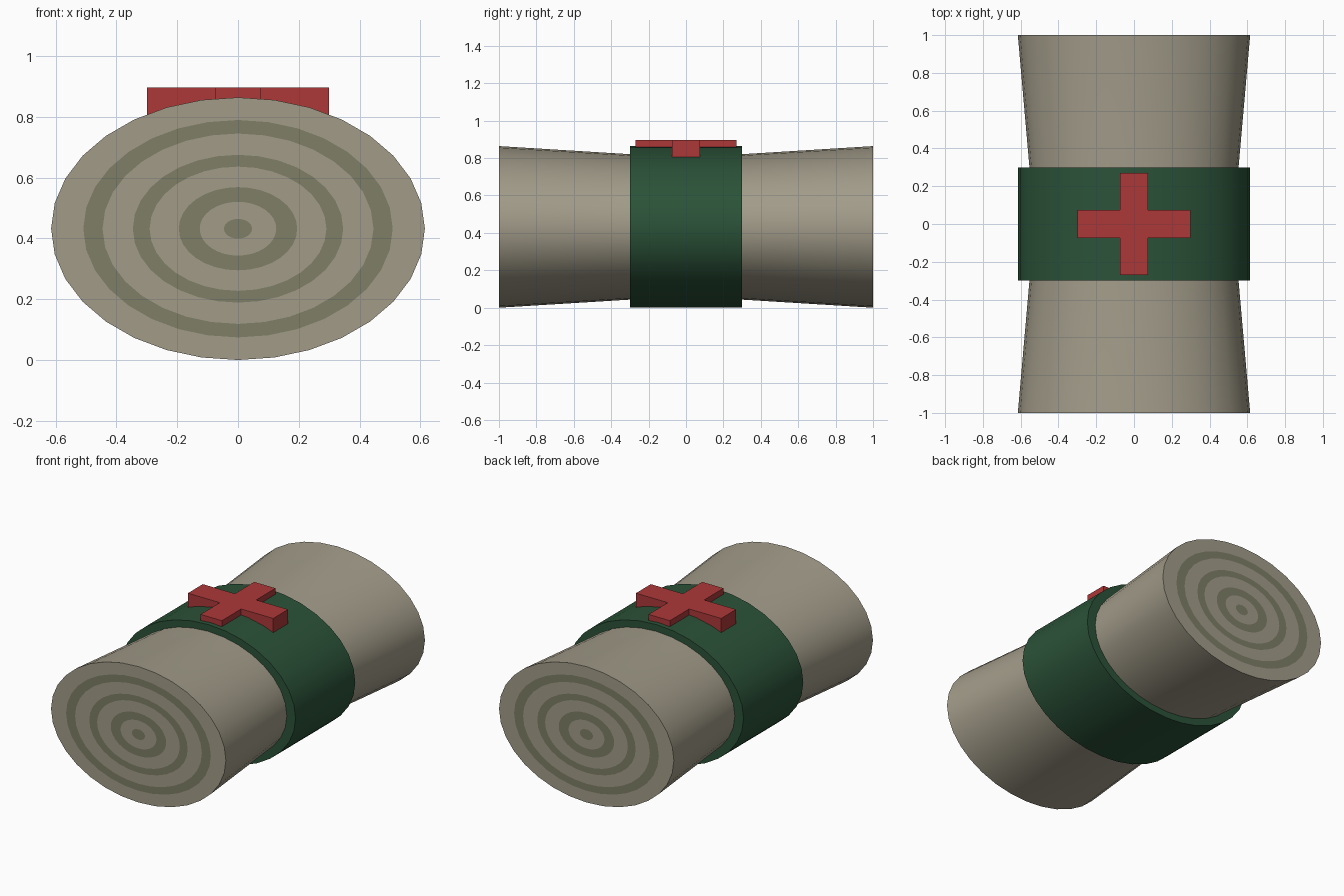
import bpy, bmesh
from math import sin, cos, tau, radians

if "Cube" in bpy.data.objects:
    bpy.data.objects.remove(bpy.data.objects["Cube"])

RX, RZ, CZ, SIDES = 0.615, 0.432, 0.432, 32


def material(name, rgb):
    m = bpy.data.materials.new(name)
    m.diffuse_color = (*rgb, 1)
    m.use_nodes = True
    m.node_tree.nodes["Principled BSDF"].inputs["Base Color"].default_value = m.diffuse_color
    return m


CLOTH = material("cloth", (0.36, 0.33, 0.25))
FOLD = material("fold", (0.21, 0.21, 0.135))
GREEN = material("green", (0.024, 0.085, 0.04))
RED = material("red", (0.42, 0.04, 0.04))


def finish(name, bm, mats):
    bmesh.ops.recalc_face_normals(bm, faces=bm.faces)
    me = bpy.data.meshes.new(name)
    bm.to_mesh(me)
    bm.free()
    for m in mats:
        me.materials.append(m)
    ob = bpy.data.objects.new(name, me)
    bpy.context.collection.objects.link(ob)
    bpy.ops.object.select_all(action='DESELECT')
    ob.select_set(True)
    bpy.context.view_layer.objects.active = ob
    bpy.ops.object.shade_smooth_by_angle(angle=radians(30))
    return ob


def elliptic_loft(name, sections, mats):
    """sections: (y, scale, material index of the strip leading to the next section)"""
    bm = bmesh.new()
    loops = []
    for y, s, _ in sections:
        loops.append([bm.verts.new((RX * s * sin(tau * i / SIDES), y,
                                    CZ + RZ * s * cos(tau * i / SIDES)))
                      for i in range(SIDES)])
    for a, b, sec in zip(loops, loops[1:], sections):
        for i in range(SIDES):
            j = (i + 1) % SIDES
            bm.faces.new((a[i], a[j], b[j], b[i])).material_index = sec[2]
    for end in (loops[0], loops[-1]):
        bm.faces.new(end).material_index = len(mats) - 1
    return finish(name, bm, mats)


# Rolled cloth body: waisted tube with spiral-like rings on both flat ends
rings = [0.075, 0.205, 0.317, 0.473, 0.563, 0.725, 0.828]
front = [(-1, s, i % 2) for i, s in enumerate(rings)]
side = [(-1, 1, 0), (-0.3, 0.9, 0), (0.3, 0.9, 0), (1, 1, 0)]
back = [(1, s, (i + 1) % 2) for i, s in enumerate(reversed(rings))]
elliptic_loft("bandage_roll", front + side + back, [CLOTH, FOLD])

# Wrapping band around the middle
elliptic_loft("band", [(-0.3, 1, 0), (0.3, 1, 0)], [GREEN])

# Raised cross, sunk into the band
L, W, H = 0.30, 0.075, 0.27
outline = [(W, H), (W, W), (L, W), (L, -W), (W, -W), (W, -H),
           (-W, -H), (-W, -W), (-L, -W), (-L, W), (-W, W), (-W, H)]
bm = bmesh.new()
face = bm.faces.new([bm.verts.new((x, y, 0.80)) for x, y in outline])
top = bmesh.ops.extrude_face_region(bm, geom=[face])["geom"]
bmesh.ops.translate(bm, vec=(0, 0, 0.097),
                    verts=[v for v in top if isinstance(v, bmesh.types.BMVert)])
finish("cross", bm, [RED])
